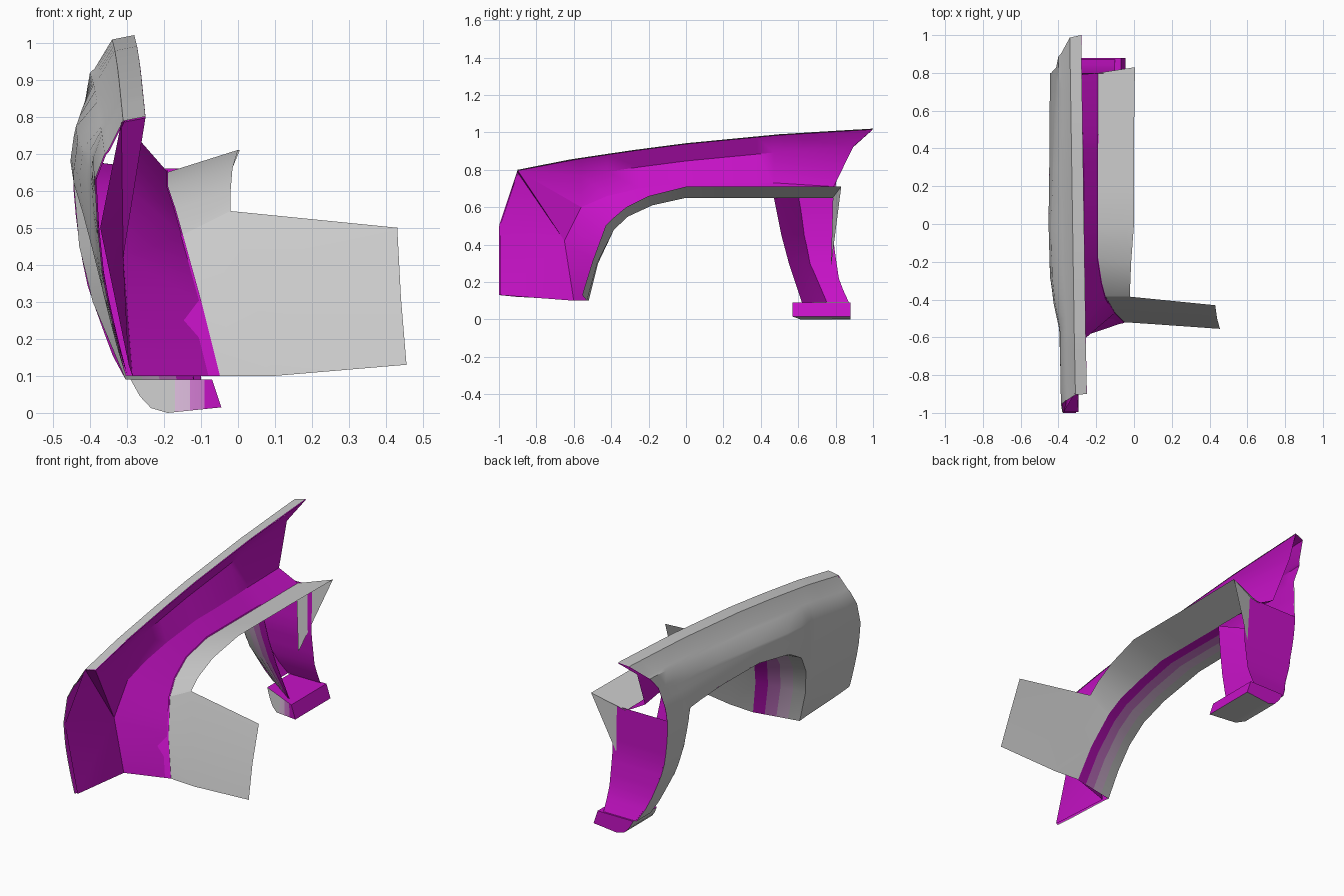
import bpy, bmesh, math

if "Cube" in bpy.data.objects:
    bpy.data.objects.remove(bpy.data.objects["Cube"])

def material(name, rgb):
    m = bpy.data.materials.new(name)
    m.diffuse_color = (*rgb, 1)
    m.use_nodes = True
    m.node_tree.nodes["Principled BSDF"].inputs["Base Color"].default_value = m.diffuse_color
    return m

GREY = material("grey", (0.8, 0.8, 0.8))
PINK = material("magenta", (0.57, 0.006, 0.57))
MIX1 = material("mostly_grey", (0.72, 0.5, 0.72))
MIX2 = material("mostly_magenta", (0.64, 0.2, 0.64))

def lerp_table(table, v):
    if v <= table[0][0]:
        return table[0][1]
    for (a, p), (b, q) in zip(table, table[1:]):
        if v <= b:
            return p + (q - p) * (v - a) / (b - a)
    return table[-1][1]

def blend(p, q, t):
    return tuple(a + (b - a) * t for a, b in zip(p, q))

def finish(name, bm, mats, angle=32, inner=None):
    me = bpy.data.meshes.new(name)
    bm.to_mesh(me)
    bm.free()
    ob = bpy.data.objects.new(name, me)
    bpy.context.collection.objects.link(ob)
    bpy.ops.object.select_all(action='DESELECT')
    ob.select_set(True)
    bpy.context.view_layer.objects.active = ob
    for m in mats:
        me.materials.append(m)
    if inner:  # separate inner sheet in its own colour, no rim
        me.materials.append(inner)
        s = ob.modifiers.new("inner_sheet", 'SOLIDIFY')
        s.thickness = 0.004
        s.offset = -1
        s.use_rim = False
        s.material_offset = len(mats)
        bpy.ops.object.modifier_apply(modifier=s.name)
    bpy.ops.object.shade_smooth_by_angle(angle=math.radians(angle))
    return ob

def sheet(name, rows, mats, inner=None, angle=32):
    """Sheet through rows of points, one material per strip if several are given."""
    bm = bmesh.new()
    v = [[bm.verts.new(p) for p in r] for r in rows]
    for i, (a, b) in enumerate(zip(v, v[1:])):
        for j in range(len(a) - 1):
            f = bm.faces.new((a[j], a[j + 1], b[j + 1], b[j]))
            f.material_index = min(i, len(mats) - 1)
    bmesh.ops.remove_doubles(bm, verts=bm.verts, dist=1e-5)
    return finish(name, bm, mats, angle, inner)

# Shape tables: side bulge, bulge strength along the length, top line, end edges
BULGE = [(.08, -.295), (.10, -.315), (.15, -.34), (.25, -.38), (.36, -.42), (.5, -.445),
         (.64, -.458), (.75, -.443), (.85, -.42), (.93, -.39)]
STRENGTH = [(-1, .6), (-.55, .66), (-.4, .85), (-.2, .98), (0, 1), (.8, .94)]
TOP = [(-1, .80), (-.62, .855), (-.3, .903), (0, .942), (.5, .99), (1, 1.02)]
FRONT = [(.5, -1), (.8, -.9)]
REAR = [(.08, .875), (.2, .82), (.4, .79), (.72, .80), (.85, .83), (.87, .86),
        (.92, .89), (1.02, 1.0)]
LEG = [(.08, .75), (.3, .66), (.45, .63), (.66, .6)]

def side_x(y, z):
    return -.28 + (lerp_table(BULGE, z) + .28) * lerp_table(STRENGTH, y)

def warp(y, z):
    if y < -.62:
        return -.62 + (y + .62) / -.38 * (lerp_table(FRONT, z) + .62)
    if y > .6:
        return .6 + (y - .6) / .4 * (lerp_table(REAR, z) - .6)
    return y

def shoulder(y):
    """Points from the lip edge down to the crease under the shoulder."""
    zt, k = lerp_table(TOP, y), (y + 1) / 2
    return [(-.25 - .03 * k, zt), (-.31 - .03 * k, zt - .012),
            (-.35 - .037 * k, zt - .09), (-.36 - .04 * k, zt - .102)]

# Wheel arch edges: on the outer skin (y, z) and on the inner side (x, y, z)
ARCH = [(-.57, .1), (-.55, .28), (-.5, .43), (-.42, .54), (-.28, .62), (0, .68), (.3, .68),
        (.5, .67), (.6, .66)]
ARCH_LEG = [(.63, .45), (.66, .3), (.75, .09)]
INNER = [(-.05, -.52, .1), (-.10, -.47, .3), (-.15, -.385, .48), (-.17, -.31, .55),
         (-.19, -.18, .61), (-.19, 0, .65), (-.19, .2, .65), (-.19, .38, .65),
         (-.19, .47, .65), (-.17, .51, .45), (-.15, .55, .3), (-.12, .62, .09)]

# Outer fender skin with folded top lip and shoulder crease
stations = [(-1, .13), (-.9, .12), (-.8, .115), (-.7, .11), (-.62, .105)] + ARCH
stations += [(y, .66) for y in (.7, .8, .9, 1)]
columns = []
for y, zb in stations:
    pts = shoulder(y)
    z0 = pts[0][1] - .17
    for i in range(9):
        z = z0 + (zb - z0) * i / 8
        pts.append((side_x(y, z), z))
    columns.append([(x, warp(y, z), z) for x, z in pts])
sheet("fender_skin", list(zip(*columns)), [GREY], PINK)

# Skin behind the wheel, running down to the foot
rows, edge = [], []
for i in range(10):
    z = .66 - .57 * i / 9
    a, b = lerp_table(LEG, z), lerp_table(REAR, z)
    rows.append([(side_x(.8, z), a + (b - a) * t / 3, z) for t in range(4)])
    edge.append(rows[-1][-1])
sheet("rear_pillar_skin", rows, [GREY], PINK)

# Plate closing the back of the pillar
sheet("rear_pillar_plate", [[p, (-.1, p[1], p[2])] for p in edge], [PINK])

# Return flange between the skin and the wheel liner, fading to magenta inwards
outer_edge = [(side_x(y, z), y, z) for y, z in ARCH + ARCH_LEG]
strips = [[blend(p, q, t / 4) for p, q in zip(outer_edge, INNER)] for t in range(5)]
sheet("arch_return", strips, [GREY, MIX1, MIX2, PINK], PINK, 40)

# Inner wall hanging from the lip, bent at a crease, down to the shelf edge
def lip(y):
    x, z = shoulder(y)[0]
    return (x, warp(y, z), z - .004)

def crease(y):
    x, z = shoulder(y)[0]
    z -= .095
    return (x - .045, warp(y, z), z)

sink = (-.31, -.65, .42)
low = (-.285, -.6, .1)
wall_y = (-.56, -.42, -.25, 0, .2, .38, .47, 1)
shelf = [(-.29, -.56, .6), (-.275, -.42, .66), (-.265, -.25, .70), (-.26, 0, .73),
         (-.26, .2, .73), (-.265, .38, .73), (-.27, .47, .73), (-.30, .79, .71)]
nose = lip(-1)
sheet("inner_wall", [[nose] + [lip(y) for y in wall_y],
                     [nose] + [crease(y) for y in wall_y],
                     [nose] + shelf], [PINK], angle=40)

# Shelf from the wall down to the liner
sheet("inner_shelf", [[low, sink] + shelf, INNER[:9] + [(-.19, .8, .65)]],
      [PINK], angle=40)

# Front end of the inner wall, a fan around its deepest point
ring = [low, (-.295, -.995, .13), (-.372, -.995, .5), (-.315, -.9, .785), nose, shelf[0]]
sheet("inner_front", [ring, [sink] * 6], [PINK], angle=40)

# Wheel liner over the top of the arch
right = [(-.02, -.385, .545), (-.02, -.32, .6), (-.015, -.2, .66), (0, 0, .71),
         (0, .2, .71), (0, .38, .71), (0, .47, .71), (.005, .83, .71)]
sheet("wheel_liner", [INNER[2:9] + [(-.19, .8, .65)], right], [GREY], angle=40)

# Wide front part of the liner
sheet("front_liner", [
    [INNER[2], (-.02, -.385, .545), (.43, -.43, .5)],
    [INNER[1], (.05, -.475, .3), (.44, -.5, .31)],
    [INNER[0], (.1, -.53, .1), (.455, -.555, .13)]], [GREY], angle=40)

# Pointed flap at the rear of the liner
bm = bmesh.new()
bm.faces.new([bm.verts.new(p) for p in
              ((.005, .83, .71), (-.19, .785, .65), (-.17, .775, .28))])
finish("liner_flap", bm, [GREY])

# Foot below the pillar, rounded on the outer lower side, front fading to magenta
profile = [(-.29, .09), (-.265, .045), (-.235, .013), (-.19, 0), (-.045, .015), (-.07, .09)]
bm = bmesh.new()
base = bm.faces.new([bm.verts.new((x, .57, z)) for x, z in profile])
ext = bmesh.ops.extrude_face_region(bm, geom=[base])
bmesh.ops.translate(bm, vec=(0, .31, 0),
                    verts=[g for g in ext['geom'] if isinstance(g, bmesh.types.BMVert)])
for v in bm.verts:
    if v.co.y < .6:
        v.co.y += max(0, -.12 - v.co.x) * .6
bmesh.ops.recalc_face_normals(bm, faces=bm.faces)
for x in (-.17, -.13, -.09):
    bmesh.ops.bisect_plane(bm, geom=bm.verts[:] + bm.edges[:] + bm.faces[:],
                           plane_co=(x, 0, 0), plane_no=(1, 0, 0))
for f in bm.faces:
    x = f.calc_center_median().x
    if f.normal.y < -.5:
        f.material_index = sum(x > c for c in (-.17, -.13, -.09))
    else:
        f.material_index = 0 if f.normal.z < -.3 else 3
finish("pillar_foot", bm, [GREY, MIX1, MIX2, PINK], 45)
